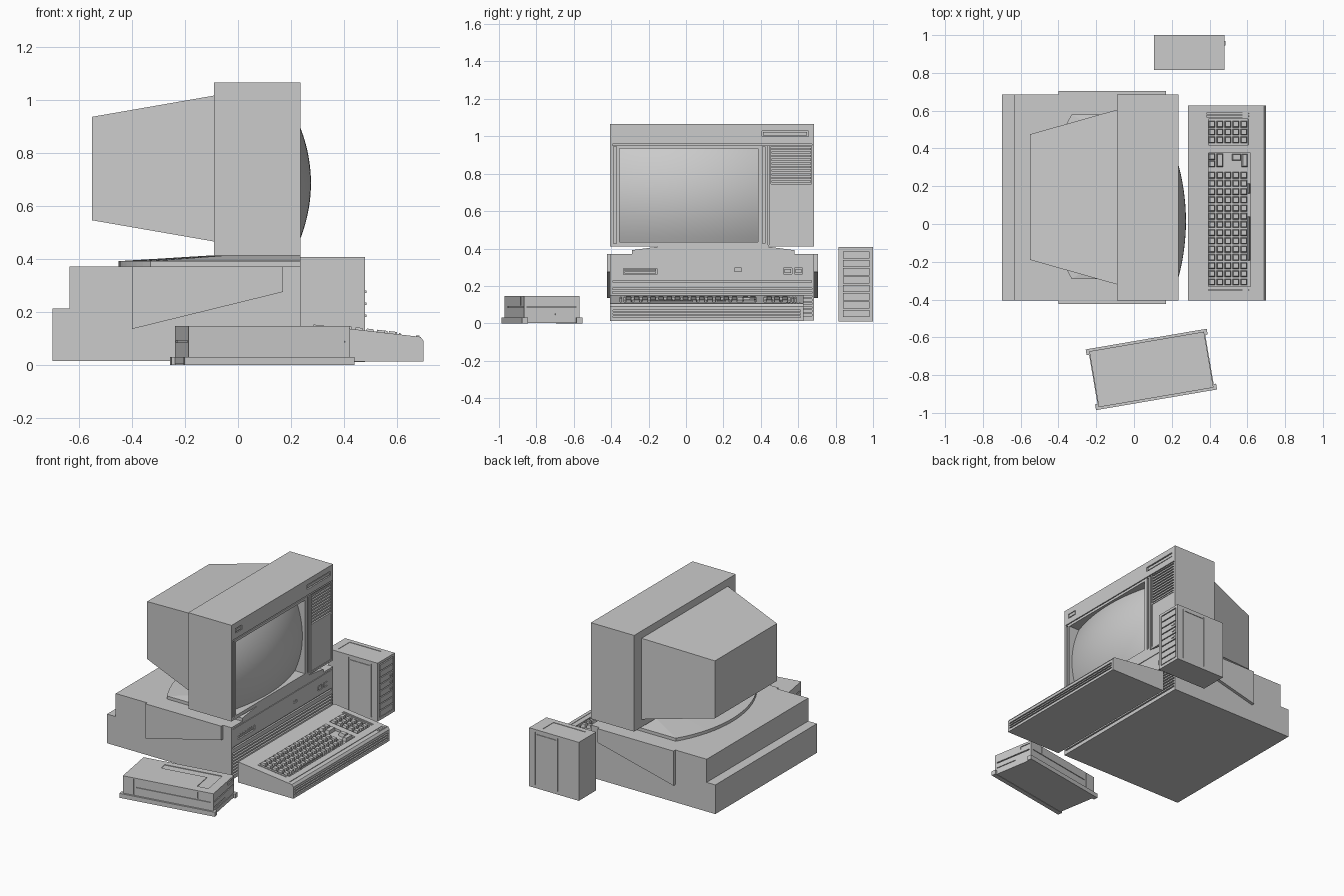
import bpy, bmesh, math
from mathutils import Matrix, Vector


def finish(name, bm, M=None):
    bmesh.ops.recalc_face_normals(bm, faces=bm.faces)
    if M is not None:
        bm.transform(M)
    me = bpy.data.meshes.new(name)
    bm.to_mesh(me)
    bm.free()
    ob = bpy.data.objects.new(name, me)
    bpy.context.collection.objects.link(ob)
    return ob


def add_loft(bm, sections):
    rings = [[bm.verts.new(p) for p in s] for s in sections]
    n = len(rings[0])
    for a, b in zip(rings, rings[1:]):
        for i in range(n):
            j = (i + 1) % n
            bm.faces.new((a[i], a[j], b[j], b[i]))
    bm.faces.new(rings[0][::-1])
    bm.faces.new(rings[-1])


def loft(name, sections, M=None):
    bm = bmesh.new()
    add_loft(bm, sections)
    return finish(name, bm, M)


def prism(name, pts, axis, lo, hi, M=None):
    place = (lambda p, t: (p[0], t, p[1])) if axis == 'y' else (lambda p, t: (p[0], p[1], t))
    return loft(name, [[place(p, t) for p in pts] for t in (lo, hi)], M)


def boxes(name, specs, M=None, taper=0.0):
    """Boxes x0,x1,y0,y1,z0,z1 in one mesh; taper shrinks each top."""
    bm = bmesh.new()
    for x0, x1, y0, y1, z0, z1 in specs:
        add_loft(bm, [[(x0 + t, y0 + t, z), (x1 - t, y0 + t, z), (x1 - t, y1 - t, z), (x0 + t, y1 - t, z)]
                      for z, t in ((z0, 0), (z1, taper))])
    return finish(name, bm, M)


def cut(ob, cutter):
    mod = ob.modifiers.new("cut", 'BOOLEAN')
    mod.object = cutter
    mod.operation = 'DIFFERENCE'
    mod.solver = 'EXACT'
    cutter.hide_render = True
    dg = bpy.context.evaluated_depsgraph_get()
    me = bpy.data.meshes.new_from_object(ob.evaluated_get(dg))
    ob.modifiers.clear()
    ob.data = me
    bpy.data.objects.remove(cutter)


Y0, Y1, F = -0.405, 0.685, 0.235     # shared width and front plane

# system unit: wide lower case with vent grooves, upper case with drive slot
lower = boxes("lower_case", [(-0.70, F, Y0, Y1, 0.015, 0.213)])
cut(lower, boxes("c", [(F - 0.02, 0.3, Y0 + 0.012, Y1 - 0.012, z, z + 0.010)
                       for z in [0.04 + 0.02 * i for i in range(8)]]))
upper = boxes("upper_case", [(-0.635, F, Y0, Y1, 0.213, 0.37)])
cut(upper, boxes("c", [
    (F - 0.006, 0.3, Y0 + 0.015, Y1 - 0.015, 0.352, 0.356),
    (F - 0.012, 0.3, Y0 + 0.015, Y1 - 0.015, 0.218, 0.230),
    (F - 0.02, 0.3, -0.335, -0.155, 0.262, 0.294),
    (F - 0.01, 0.3, 0.258, 0.296, 0.278, 0.296),
    (F - 0.015, 0.3, 0.522, 0.566, 0.264, 0.296),
    (F - 0.015, 0.3, 0.58, 0.622, 0.264, 0.296)]))
boxes("drive_and_buttons", [
    (F - 0.03, F - 0.004, -0.33, -0.16, 0.267, 0.276),
    (F - 0.03, F - 0.004, -0.33, -0.16, 0.281, 0.290),
    (F - 0.02, F - 0.003, 0.263, 0.291, 0.282, 0.292),
    (F - 0.03, F, 0.527, 0.561, 0.269, 0.291),
    (F - 0.03, F, 0.585, 0.617, 0.269, 0.291)])
for name, y0, y1 in (("left_side_panel", Y0 - 0.018, Y0), ("right_side_panel", Y1, Y1 + 0.02)):
    prism(name, [(-0.4, 0.135), (0.17, 0.275), (0.17, 0.37), (-0.4, 0.37)], 'y', y0, y1)

# monitor stand: straight sides, arched back, sloping up
R, half = 0.848, math.asin(0.435 / 0.848)
outline = [(F, -0.29), (F, 0.58)] + [
    (-0.45 + R - R * math.cos(a), 0.145 + R * math.sin(a))
    for a in [half - 2 * half * i / 16 for i in range(17)]]
loft("monitor_stand", [[(F + (x - F) * sx, 0.145 + (y - 0.145) * sy, z) for x, y in outline]
                       for z, sx, sy in ((0.37, 1, 1), (0.391, 1, 1), (0.413, 0.48, 0.62))])

# monitor housing, front details and tapered back
mon = boxes("monitor_housing", [(-0.09, F, Y0, Y1, 0.412, 1.065)])
cut(mon, boxes("c", [
    (0.12, 0.3, -0.355, 0.385, 0.435, 0.935),
    (F - 0.01, 0.3, Y0 + 0.012, Y1 - 0.012, 0.952, 0.958),
    (F - 0.01, 0.3, 0.438, 0.445, 0.42, 0.949),
    (F - 0.01, 0.3, -0.387, -0.371, 0.428, 0.945),
    (F - 0.01, 0.3, 0.408, 0.422, 0.428, 0.945),
    (F - 0.02, 0.3, 0.455, 0.67, 0.745, 0.945),
    (F - 0.004, 0.3, 0.455, 0.67, 0.425, 0.735),
    (F - 0.015, 0.3, 0.405, 0.655, 0.998, 1.028),
    (F - 0.006, 0.3, -0.365, -0.295, 0.996, 1.026)]))
boxes("front_grille", [(F - 0.03, F - 0.003, 0.457, 0.668, 0.752 + 0.0195 * i, 0.763 + 0.0195 * i)
                       for i in range(10)])
boxes("monitor_controls", [(F - 0.02, F - 0.003, 0.412, 0.648, 1.004, 1.022),
                           (F - 0.01, F - 0.001, -0.358, -0.302, 1.002, 1.020)])
loft("monitor_back", [[(x, y0, z0), (x, y1, z0), (x, y1, z1), (x, y0, z1)] for x, y0, y1, z0, z1 in
                      ((-0.55, -0.19, 0.475, 0.545, 0.935), (-0.09, -0.32, 0.605, 0.465, 1.015))])

# bulging glass screen
bm = bmesh.new()
bmesh.ops.create_grid(bm, x_segments=28, y_segments=20, size=1)
for v in bm.verts:
    dy, dz = v.co.x * 0.37, v.co.y * 0.25
    v.co = Vector((0.275 - 0.04 * ((dy / 0.3) ** 2 + (dz / 0.21) ** 2), 0.015 + dy, 0.685 + dz))
for f in bm.faces:
    f.smooth = True
screen = finish("screen", bm)
if screen.data.polygons[0].normal.x < 0:
    screen.data.flip_normals()

# keyboard: wedge with key wells, details placed in its sloped frame
K = Matrix.Translation((0.285, 0, 0.152)) @ Matrix.Rotation(math.atan(0.115), 4, 'Y')
kb = prism("keyboard_case", [(0.285, 0.012), (0.70, 0.012), (0.70, 0.09), (0.688, 0.1055), (0.285, 0.152)],
           'y', -0.405, 0.628)
cut(kb, boxes("c", [
    (0.11, 0.335, -0.332, 0.375, -0.015, 0.05), (0.11, 0.322, 0.418, 0.556, -0.015, 0.05),
    (0.10, 0.325, 0.567, 0.574, -0.008, 0.05), (0.10, 0.325, 0.582, 0.588, -0.008, 0.05),
    (0.11, 0.325, -0.353, -0.346, -0.008, 0.05), (0.375, 0.379, -0.39, 0.61, -0.006, 0.05)], K))
cut(kb, boxes("c", [(0.69, 0.75, -0.39, 0.612, z, z + 0.008) for z in (0.03, 0.047, 0.064)]))
rows = [0.129 + 0.0425 * r for r in range(5)]
cols = [-0.307 + 0.0435 * c for c in range(14)]
spots = [(x, y) for x in rows for y in cols]
spots += [(x, y) for x in rows for y in (0.445, 0.487, 0.529)]
spots += [(rows[0], 0.318), (rows[0], 0.357)]
w = 0.018
keys = [(x - w, x + w, y - w, y + w, -0.02, 0.008) for x, y in spots]
keys += [(rows[1] - w, rows[1] + w, 0.302, 0.373, -0.02, 0.008),      # wide keys
         (0.235, 0.285, 0.335, 0.372, -0.02, 0.008), (0.287, 0.32, 0.302, 0.372, -0.02, 0.008),
         (0.319, 0.333, -0.195, 0.04, -0.02, 0.006), (0.319, 0.333, 0.16, 0.215, -0.02, 0.006)]
boxes("keys", keys, K, taper=0.005)
boxes("keyboard_lights", [(0.388, 0.402, 0.535 + 0.017 * i, 0.545 + 0.017 * i, -0.01, 0.004)
                          for i in range(5)], K)

# external drive, turned on the desk
D = Matrix.Translation((0.092, -0.77, 0)) @ Matrix.Rotation(math.radians(9.7), 4, 'Z')
boxes("drive_base", [(-0.312, 0.312, -0.14, 0.14, 0.003, 0.03),
                     (-0.325, 0.325, -0.163, -0.132, 0.0, 0.03),
                     (-0.325, 0.325, 0.132, 0.163, 0.0, 0.03)], D)
body = boxes("drive_body", [(-0.308, 0.308, -0.15, 0.15, 0.03, 0.147)], D)
strip = [(-0.144, 0.053), (0.17, 0.053), (0.17, -0.092), (0.247, -0.092), (0.247, 0.108), (-0.144, 0.108)]
cut(body, prism("c", strip, 'z', 0.143, 0.2, D))
grooves = [(0.30, 0.4, -0.135, 0.135, 0.084, 0.091), (0.302, 0.4, 0.06, 0.135, 0.112, 0.132),
           (0.302, 0.4, -0.135, 0.02, 0.045, 0.052), (-0.4, -0.302, -0.13, 0.13, 0.084, 0.091)]
for s in (-1, 1):
    a, b = sorted((s * 0.145, s * 0.2))
    grooves += [(-0.215, 0.29, a, b, 0.084, 0.090), (-0.235, -0.229, a, b, 0.036, 0.14),
                (0.20, 0.206, a, b, 0.095, 0.14)]
cut(body, boxes("c", grooves, D))

# small tower with bay fronts, side seams and top panel
tw = boxes("tower_case", [(0.105, 0.478, 0.815, 1.0, 0.01, 0.407)])
seams = [(0.47, 0.6, 0.835, 0.985, 0.03, 0.39), (0.16, 0.40, 0.85, 0.97, 0.404, 0.5)]
for a, b in ((0.7, 0.819), (0.996, 1.1)):
    seams += [(0.26, 0.265, a, b, 0.03, 0.39), (0.43, 0.435, a, b, 0.03, 0.39),
              (0.275, 0.42, a, b, 0.375, 0.379)]
cut(tw, boxes("c", seams))
boxes("tower_bays", [(0.46, 0.479, 0.839, 0.981, 0.034 + 0.0445 * i, 0.072 + 0.0445 * i) for i in range(8)])
boxes("tower_buttons", [(0.475, 0.484, 0.945, 0.97, z, z + 0.01) for z in (0.18, 0.225, 0.27)])
